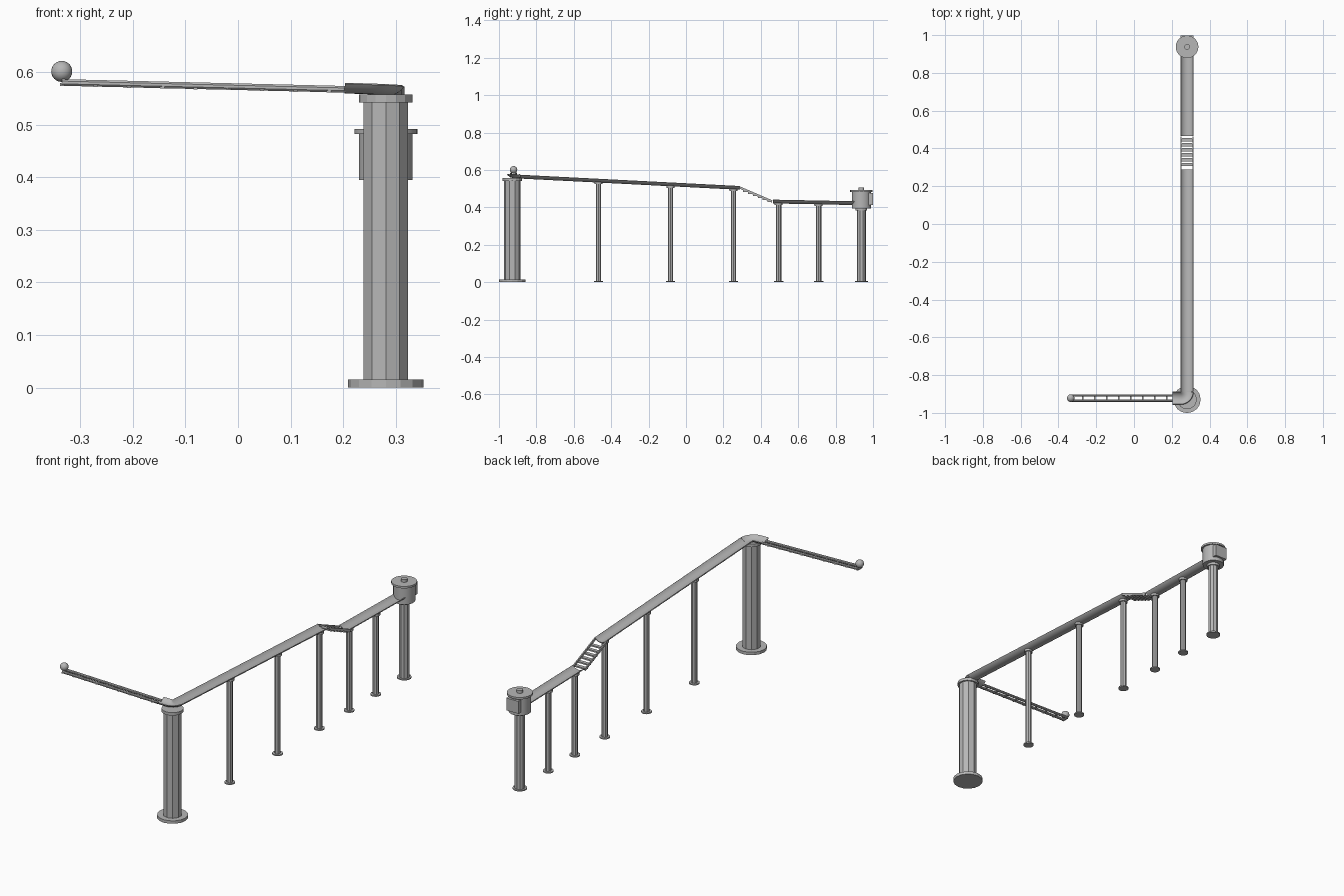
import bpy, bmesh, math
from mathutils import Vector

if "Cube" in bpy.data.objects:
    bpy.data.objects.remove(bpy.data.objects["Cube"])

grey = bpy.data.materials.new("stone grey")
grey.diffuse_color = (0.47, 0.47, 0.47, 1)
grey.use_nodes = True
grey.node_tree.nodes["Principled BSDF"].inputs["Base Color"].default_value = grey.diffuse_color
CX = 0.281      # line of the main track
CORNER_Y = -0.929


def finish(name, bm, smooth=None):
    bmesh.ops.recalc_face_normals(bm, faces=bm.faces)
    me = bpy.data.meshes.new(name)
    bm.to_mesh(me)
    bm.free()
    me.materials.append(grey)
    ob = bpy.data.objects.new(name, me)
    bpy.context.collection.objects.link(ob)
    if smooth:
        bpy.ops.object.select_all(action='DESELECT')
        ob.select_set(True)
        bpy.context.view_layer.objects.active = ob
        bpy.ops.object.shade_smooth_by_angle(angle=math.radians(smooth))
    return ob


def sweep(bm, path, profile, flat_up=True):
    """Sweep a closed profile (across, up) along a path, with capped ends."""
    pts = [Vector(p) for p in path]
    rings = []
    for i, p in enumerate(pts):
        d = (pts[min(i + 1, len(pts) - 1)] - pts[max(i - 1, 0)]).normalized()
        side = d.cross(Vector((0, 0, 1))).normalized()
        up = side.cross(d)
        rings.append([bm.verts.new(p + side * u + up * w) for u, w in profile])
    n = len(profile)
    for a, b in zip(rings, rings[1:]):
        for k in range(n):
            bm.faces.new((a[k], a[(k + 1) % n], b[(k + 1) % n], b[k]))
    bm.faces.new(rings[0])
    bm.faces.new(rings[-1])


def lathe(bm, x, y, profile, sides, turn=0.0):
    """Upright turned part from (radius, z) rings, closed at both ends."""
    rings = []
    for r, z in profile:
        rings.append([bm.verts.new((x + r * math.cos(turn + math.tau * k / sides),
                                    y + r * math.sin(turn + math.tau * k / sides), z))
                      for k in range(sides)])
    for a, b in zip(rings, rings[1:]):
        for k in range(sides):
            j = (k + 1) % sides
            bm.faces.new((a[k], a[j], b[j], b[k]))
    bm.faces.new(rings[0])
    bm.faces.new(rings[-1])


def box(bm, x0, x1, y0, y1, z0, z1):
    verts = bmesh.ops.create_cube(bm, size=1)["verts"]
    for v in verts:
        v.co = ((x0 + x1) / 2 + v.co.x * (x1 - x0),
                (y0 + y1) / 2 + v.co.y * (y1 - y0),
                (z0 + z1) / 2 + v.co.z * (z1 - z0))


def pillar(name, y, z_top, r, foot_r, foot_h, cap_r, cap_h, sides, foot_sides):
    bm = bmesh.new()
    turn = -math.pi / 2
    lathe(bm, CX, y, [(foot_r, 0), (foot_r, foot_h)], foot_sides, turn)
    lathe(bm, CX, y, [(r, foot_h), (r, z_top - cap_h)], sides, turn)
    lathe(bm, CX, y, [(cap_r, z_top - cap_h), (cap_r, z_top)], foot_sides, turn)
    finish(name, bm)


# Shallow curved gutter cross-section: outer arc below, inner arc above
def gutter(half, depth, wall, steps=10):
    R = (half * half + depth * depth) / (2 * depth)
    a = math.asin(half / R)
    out = []
    for radius, order in ((R, 1), (R - wall, -1)):
        for i in range(steps + 1):
            t = order * (-a + 2 * a * i / steps)
            out.append((radius * math.sin(t), R - depth - radius * math.cos(t)))
    return out


channel = gutter(0.035, 0.018, 0.004)


# Upper track line: gentle slope
def upper_z(y):
    return 0.572 + (y + 0.887) * (0.512 - 0.572) / (0.285 + 0.887)


def lower_z(y):
    return 0.439 - (y - 0.465) * 0.02


# Corner bend and upper track
bm = bmesh.new()
bend = [(0.203, -0.922, 0.577)]
for i in range(9):
    t = -math.pi / 2 + i * math.pi / 16
    bend.append((0.246 + 0.035 * math.cos(t), -0.887 + 0.035 * math.sin(t),
                 0.576 - 0.004 * i / 8))
sweep(bm, bend, channel)
finish("corner_bend", bm, 35)

bm = bmesh.new()
sweep(bm, [(CX, -0.887, upper_z(-0.887)), (CX, 0.288, upper_z(0.288))], channel)
finish("upper_track", bm, 35)

bm = bmesh.new()
sweep(bm, [(CX, 0.465, lower_z(0.465)), (CX, 0.90, lower_z(0.90))], channel)
finish("lower_track", bm, 35)

# Stepped drop between the two tracks
bm = bmesh.new()
plank = [(-0.003, -0.012), (0.003, -0.012), (0.003, 0), (-0.003, 0)]
for s in (-1, 1):
    sweep(bm, [(CX + s * 0.032, 0.288, 0.512), (CX + s * 0.032, 0.463, 0.437)], plank)
for i in range(6):
    y = 0.315 + i * 0.026
    z = 0.512 - (y - 0.288) * 0.43 - 0.013
    box(bm, CX - 0.032, CX + 0.032, y - 0.009, y + 0.009, z - 0.004, z + 0.003)
finish("step_ladder", bm)

# Launch rails with cross ties
bm = bmesh.new()
rod = [(0.0062 * math.cos(math.tau * k / 8 + math.pi / 8),
        0.0068 * math.sin(math.tau * k / 8 + math.pi / 8)) for k in range(8)]
for s in (-1, 1):
    sweep(bm, [(-0.335, -0.922 + s * 0.0135, 0.580),
               (0.205, -0.922 + s * 0.0135, 0.567)], rod)
for i in range(9):
    x = -0.334 + i * 0.0633
    z = 0.580 - (x + 0.335) * 0.024 - 0.004
    box(bm, x - 0.004, x + 0.004, -0.9405, -0.9035, z - 0.003, z + 0.003)
finish("launch_rails", bm)

# Ball on the end of the rails
bm = bmesh.new()
bmesh.ops.create_uvsphere(bm, u_segments=20, v_segments=12, radius=0.02)
bmesh.ops.translate(bm, verts=bm.verts, vec=(-0.335, -0.922, 0.601))
finish("ball", bm, 60)

# Main column and slim posts
pillar("corner_column", CORNER_Y, 0.557, 0.0443, 0.072, 0.015, 0.051, 0.015, 10, 16)
for i, y in enumerate((-0.468, -0.083, 0.254, 0.495, 0.709)):
    z = (upper_z(y) if y < 0.3 else lower_z(y)) - 0.015
    pillar(f"track_post_{i + 1}", y, z, 0.0145, 0.025, 0.006, 0.021, 0.012, 8, 12)

# End tower: post, drum, back box, lid and knob
TY = 0.938
pillar("tower_post", TY, 0.397, 0.025, 0.034, 0.006, 0.031, 0.014, 10, 14)
bm = bmesh.new()
lathe(bm, CX, TY, [(0.052, 0.395), (0.052, 0.484)], 16, math.pi / 16)
finish("tower_drum", bm, 30)
bm = bmesh.new()
box(bm, CX - 0.034, CX + 0.034, TY + 0.02, 0.999, 0.413, 0.476)
finish("tower_back_box", bm)
bm = bmesh.new()
lathe(bm, CX, TY, [(0.060, 0.482), (0.060, 0.492)], 24)
finish("tower_lid", bm, 30)
bm = bmesh.new()
lathe(bm, CX, TY, [(0.015, 0.491), (0.015, 0.506)], 12)
finish("lid_knob", bm, 35)
